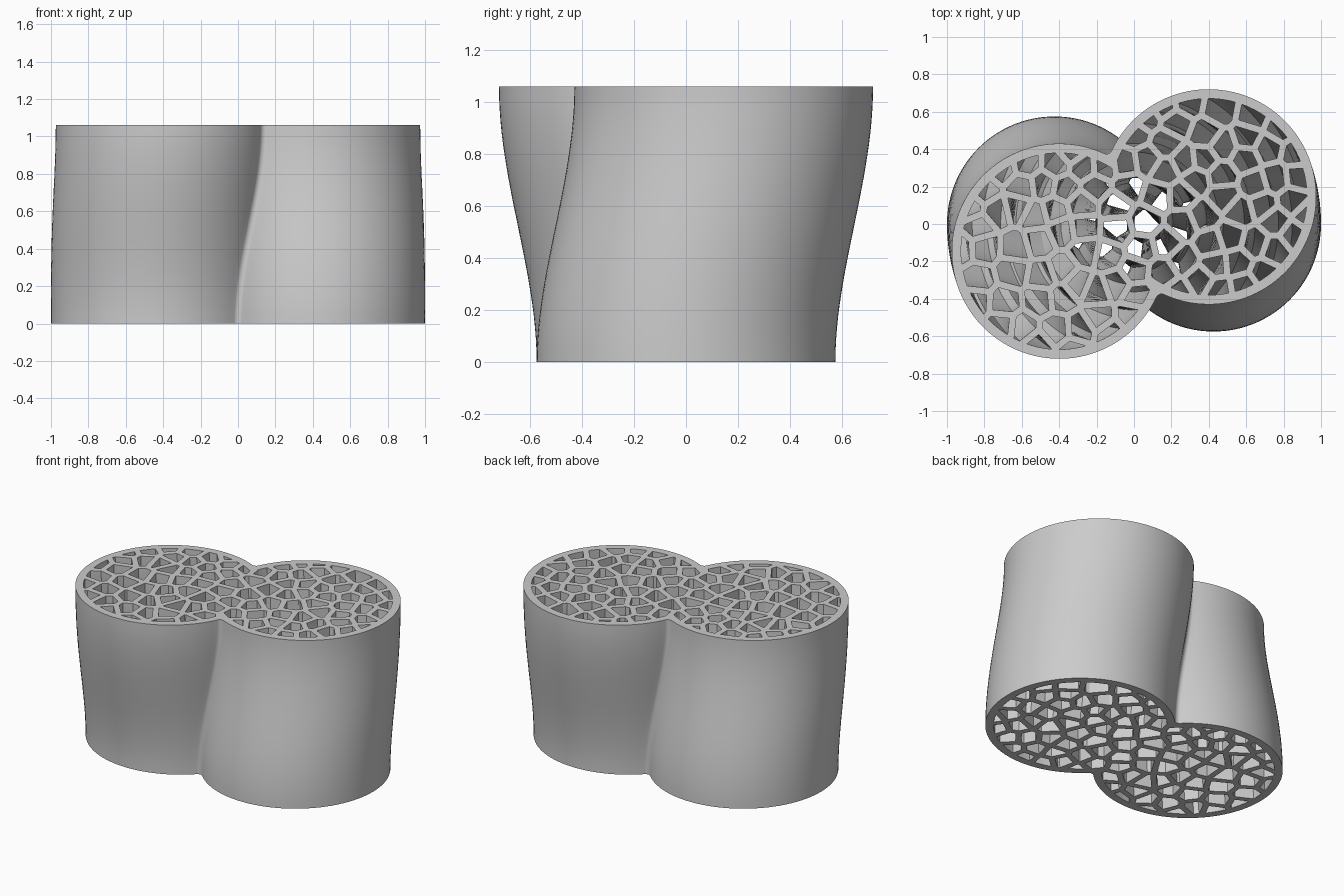
import bpy, bmesh, math, random
from mathutils import Vector, Matrix

cube = bpy.data.objects.get("Cube")
if cube:
    bpy.data.objects.remove(cube, do_unlink=True)

R, OFFSET, HEIGHT = 0.575, 0.425, 1.062   # lobe radius, lobe centre, height
FILLET, RIM, STRUT = 0.03, 0.05, 0.037    # notch rounding, rim and strut widths
TWIST, LAYERS = math.radians(20), 24
CENTRES = [Vector((OFFSET, 0)), Vector((-OFFSET, 0))]
random.seed(7)


def arc(centre, radius, start, end, steps):
    angles = [start + (end - start) * i / steps for i in range(steps + 1)]
    return [centre + radius * Vector((math.cos(a), math.sin(a))) for a in angles]


def clip(poly, point, normal):
    """Keep the part of a convex polygon behind a line."""
    out = []
    for a, b in zip(poly, poly[1:] + poly[:1]):
        da, db = (a - point).dot(normal), (b - point).dot(normal)
        if da <= 0:
            out.append(a)
        if da * db < 0:
            out.append(a.lerp(b, da / (da - db)))
    return out


def area(poly):
    return sum(a.x * b.y - a.y * b.x for a, b in zip(poly, poly[1:] + poly[:1])) / 2


def clip_to_disc(poly, centre):
    for p in arc(centre, R - RIM, 0, math.tau, 72)[:-1]:
        poly = clip(poly, p, (p - centre).normalized())
    return poly


def outline():
    """Two joined circles with a rounded notch on each side."""
    yc = math.sqrt((R + FILLET) ** 2 - OFFSET ** 2)
    a = math.atan2(yc, -OFFSET)
    b = math.atan2(-yc, OFFSET)
    half = arc(CENTRES[0], R, -a, a, 90)
    half += arc(Vector((0, yc)), FILLET, b, -math.pi - b, 8)[1:-1]
    return half + [-p for p in half]


def cell_seeds():
    """Central cells first, then evenly scattered ones."""
    core = [(.06, .01), (-.1, .1), (-.03, .2), (.13, .15), (.26, 0),
            (.04, -.13), (-.14, -.17), (0, -.25), (-.09, -.03), (.17, -.1)]
    untwist = Matrix.Rotation(-TWIST, 2)
    seeds = [untwist @ Vector(p) for p in core]
    for _ in range(6000):
        p = Vector((random.uniform(-1, 1), random.uniform(-R, R)))
        inside = any((p - c).length < R - 0.03 for c in CENTRES)
        if inside and all((p - s).length > 0.107 for s in seeds):
            seeds.append(p)
    return seeds


def cells():
    """Shrunken Voronoi cells, trimmed to leave the rim."""
    seeds, result = cell_seeds(), []
    for s in seeds:
        poly = [s + Vector(d) for d in ((-.2, -.2), (.2, -.2), (.2, .2), (-.2, .2))]
        for t in seeds:
            if t is not s and (t - s).length < 0.6:
                n = (t - s).normalized()
                poly = clip(poly, (s + t) / 2 - n * STRUT / 2, n)
        if any(all((p - c).length > R - RIM for c in CENTRES) for p in poly):
            poly = max((clip_to_disc(poly, c) for c in CENTRES), key=area)
        clean = []
        for p in poly:
            if all((p - q).length > 0.006 for q in clean):
                clean.append(p)
        if len(clean) > 2 and area(clean) > 0.0008:
            result.append(clean)
    return result


# Twisted body: caps pierced by cells, all loops lofted upward
bm = bmesh.new()
cap_edges = [[], []]
for loop in [outline()] + cells():
    rings = []
    for k in range(LAYERS + 1):
        t = k / LAYERS
        turn = Matrix.Rotation(TWIST * t * t * (3 - 2 * t), 2)
        rings.append([bm.verts.new((*(turn @ p), HEIGHT * t)) for p in loop])
    n = len(loop)
    for low, high in zip(rings, rings[1:]):
        for i in range(n):
            j = (i + 1) % n
            bm.faces.new((low[i], low[j], high[j], high[i]))
    for edges, ring in zip(cap_edges, (rings[0], rings[-1])):
        edges += [bm.edges.get((ring[i], ring[(i + 1) % n])) for i in range(n)]
for edges, z in zip(cap_edges, (-1, 1)):
    bmesh.ops.triangle_fill(bm, use_beauty=True, use_dissolve=False,
                            edges=edges, normal=(0, 0, z))
bmesh.ops.recalc_face_normals(bm, faces=bm.faces)

mesh = bpy.data.meshes.new("twisted_lattice_body")
bm.to_mesh(mesh)
bm.free()
body = bpy.data.objects.new("twisted_lattice_body", mesh)
bpy.context.collection.objects.link(body)

# Plain grey material
grey = bpy.data.materials.new("light_grey")
grey.use_nodes = True
colour = (0.6, 0.6, 0.6, 1)
grey.diffuse_color = colour
grey.node_tree.nodes["Principled BSDF"].inputs["Base Color"].default_value = colour
mesh.materials.append(grey)

bpy.ops.object.select_all(action='DESELECT')
body.select_set(True)
bpy.context.view_layer.objects.active = body
bpy.ops.object.shade_smooth_by_angle(angle=math.radians(30))
